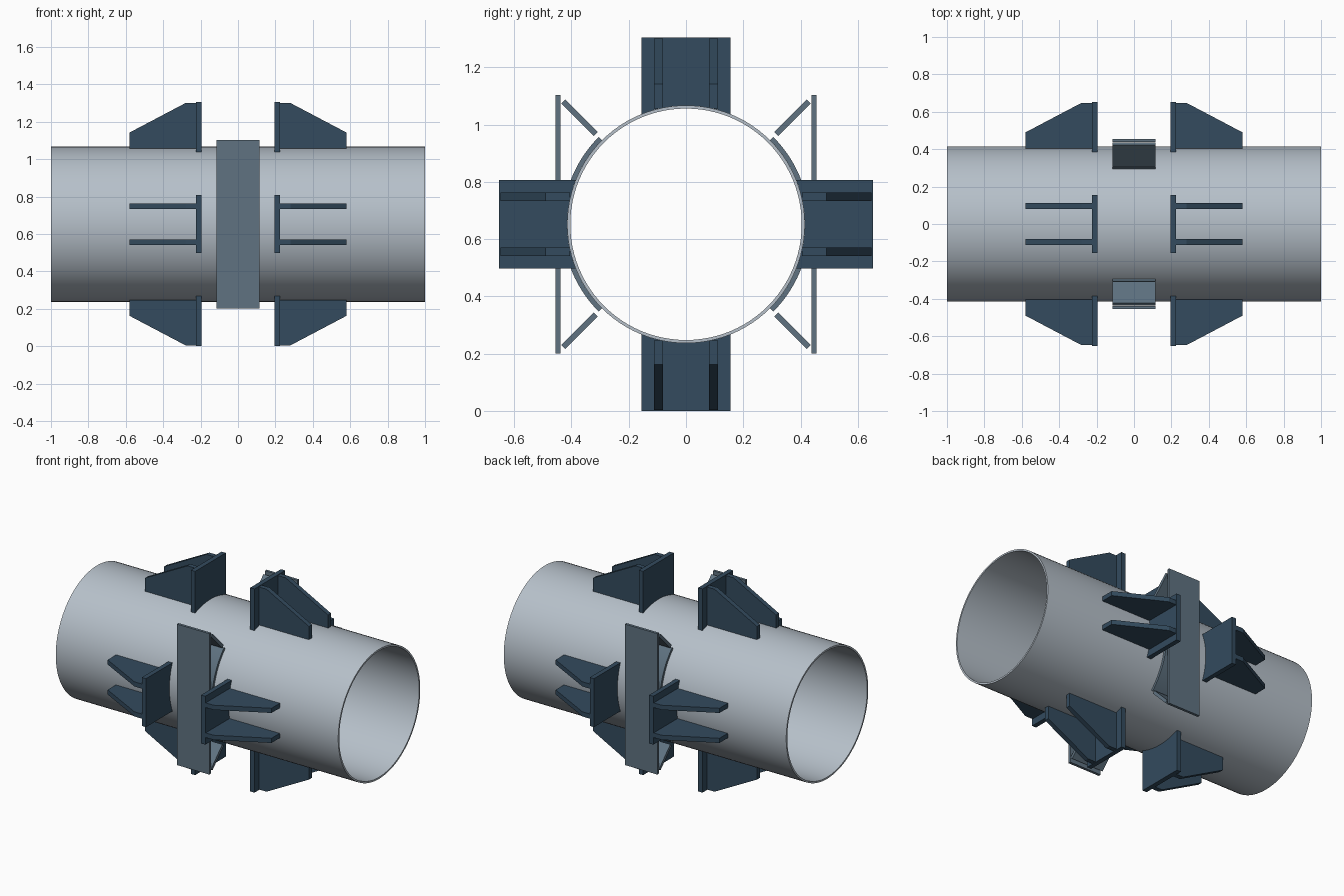
import bpy, bmesh, math
from mathutils import Matrix, Vector

if "Cube" in bpy.data.objects:
    bpy.data.objects.remove(bpy.data.objects["Cube"])

AXIS_Z = 0.652          # height of the pipe centre line
R_OUT, R_IN = 0.415, 0.404
TO_WORLD = Matrix.Translation((0, 0, AXIS_Z))


def material(name, rgb):
    m = bpy.data.materials.new(name)
    m.diffuse_color = (*rgb, 1)
    m.use_nodes = True
    m.node_tree.nodes["Principled BSDF"].inputs["Base Color"].default_value = m.diffuse_color
    return m


PIPE = material("pale_blue_grey", (0.47, 0.53, 0.59))
LUG = material("dark_steel_blue", (0.033, 0.07, 0.112))
SADDLE = material("slate_blue", (0.115, 0.17, 0.22))


def finish(bm, name, matrix, mat, smooth=False):
    """Place the mesh and turn it into an object."""
    bm.transform(TO_WORLD @ matrix)
    bmesh.ops.recalc_face_normals(bm, faces=bm.faces)
    me = bpy.data.meshes.new(name)
    bm.to_mesh(me)
    bm.free()
    me.materials.append(mat)
    ob = bpy.data.objects.new(name, me)
    bpy.context.collection.objects.link(ob)
    if smooth:
        bpy.ops.object.select_all(action='DESELECT')
        ob.select_set(True)
        bpy.context.view_layer.objects.active = ob
        bpy.ops.object.shade_smooth_by_angle(angle=math.radians(30))


def prism(name, profile, extrude, matrix, mat, smooth=False):
    """Extrude a closed planar outline."""
    bm = bmesh.new()
    face = bm.faces.new([bm.verts.new(p) for p in profile])
    ext = bmesh.ops.extrude_face_region(bm, geom=[face])
    moved = [v for v in ext["geom"] if isinstance(v, bmesh.types.BMVert)]
    bmesh.ops.translate(bm, verts=moved, vec=Vector(extrude))
    # keep the starting outline as the closing cap
    if not face.is_valid:
        bm.faces.new([v for v in bm.verts if v not in moved])
    finish(bm, name, matrix, mat, smooth)


def arc(r, a0, a1, n, x):
    """Points on a circle about the pipe axis; angle 0 is +y, 90 is up."""
    angles = [math.radians(a0 + (a1 - a0) * i / n) for i in range(n + 1)]
    return [(x, r * math.cos(a), r * math.sin(a)) for a in angles]


# Hollow pipe
bm = bmesh.new()
N = 96
rings = [[bm.verts.new(p) for p in arc(r, 0, 360, N, x)[:N]]
         for r, x in ((R_OUT, -1), (R_OUT, 1), (R_IN, 1), (R_IN, -1))]
for k in range(4):
    a, b = rings[k], rings[(k + 1) % 4]
    for i in range(N):
        j = (i + 1) % N
        bm.faces.new((a[i], a[j], b[j], b[i]))
finish(bm, "pipe", Matrix(), PIPE, smooth=True)

# Stop lugs: four around the pipe on each side of the middle
half = math.degrees(math.asin(0.155 / R_OUT))
plate = arc(R_OUT, 90 - half, 90 + half, 14, 0.195) + [(0.195, -0.155, 0.652), (0.195, 0.155, 0.652)]
for side, sx in (("left", -1), ("right", 1)):
    for q, where in enumerate(("top", "front", "bottom", "back")):
        m = Matrix.Scale(sx, 4, (1, 0, 0)) @ Matrix.Rotation(math.radians(90 * q), 4, 'X')
        # (positive quarter turns about x carry the top lug towards the front)
        prism(f"lug_plate_{where}_{side}", plate, (0.03, 0, 0), m, LUG)
        # pair of tapered gussets behind each plate
        for n, y in enumerate((-0.111, 0.081)):
            gusset = [(0.225, y, 0.405), (0.58, y, 0.405), (0.58, y, 0.49),
                      (0.28, y, 0.648), (0.225, y, 0.648)]
            prism(f"lug_gusset_{where}_{side}_{n + 1}", gusset, (0, 0.03, 0), m, LUG)

# Side saddles: curved pad, upright plate and two angled struts
X, W = -0.115, (0.23, 0, 0)
for side, sy in (("back", 1), ("front", -1)):
    m = Matrix.Scale(sy, 4, (0, 1, 0))
    pad = arc(R_OUT, -45, 45, 28, X) + arc(0.431, 45, -45, 28, X)
    prism(f"saddle_pad_{side}", pad, W, m, SADDLE, smooth=True)
    upright = [(X, 0.438, -0.451), (X, 0.455, -0.451), (X, 0.455, 0.451), (X, 0.438, 0.451)]
    prism(f"saddle_plate_{side}", upright, W, m, SADDLE)
    strut = [(X, 0.446, -0.01), (X, 0.606, -0.01), (X, 0.606, 0.01), (X, 0.446, 0.01)]
    for level, angle in (("upper", 45), ("lower", -45)):
        prism(f"saddle_strut_{level}_{side}", strut, W,
              m @ Matrix.Rotation(math.radians(angle), 4, 'X'), SADDLE)
